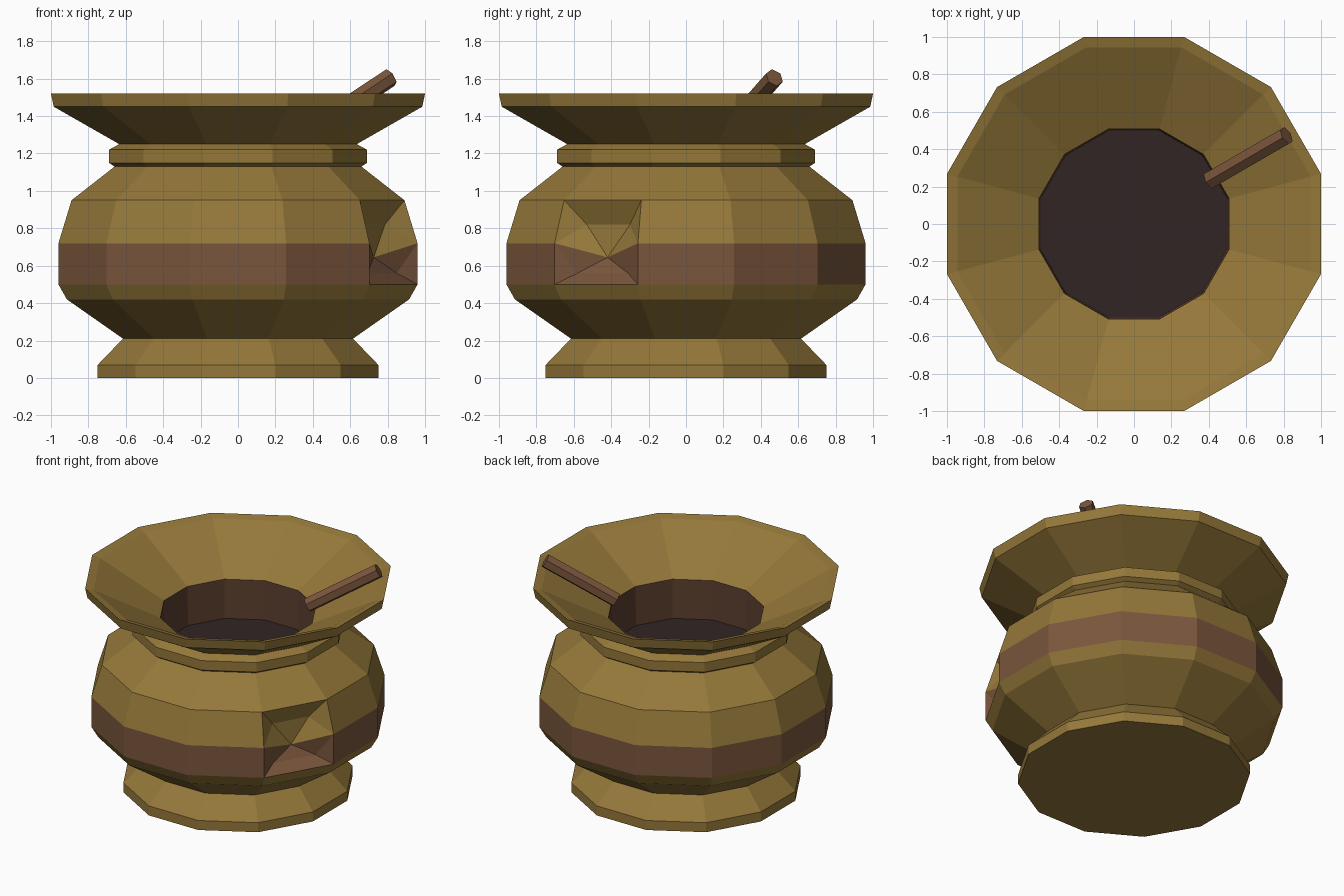
import bpy, bmesh
from math import sin, cos, radians
from mathutils import Vector

cube = bpy.data.objects.get("Cube")
if cube:
    bpy.data.objects.remove(cube, do_unlink=True)


def material(name, rgb):
    mat = bpy.data.materials.new(name)
    mat.use_nodes = True
    mat.diffuse_color = (*rgb, 1)
    mat.node_tree.nodes["Principled BSDF"].inputs["Base Color"].default_value = (*rgb, 1)
    return mat


brass = material("aged brass", (0.30, 0.188, 0.042))
brown = material("brown band", (0.195, 0.093, 0.045))
lining = material("dark brown lining", (0.105, 0.05, 0.028))
liquid = material("dark liquid", (0.032, 0.018, 0.018))
BRASS, BROWN, LINING, LIQUID = range(4)

SIDES = 12
STEP = radians(360 / SIDES)


def finish(name, bm, mats):
    mesh = bpy.data.meshes.new(name)
    bmesh.ops.recalc_face_normals(bm, faces=bm.faces)
    bm.to_mesh(mesh)
    bm.free()
    for m in mats:
        mesh.materials.append(m)
    obj = bpy.data.objects.new(name, mesh)
    bpy.context.collection.objects.link(obj)
    return obj


# Profile rows: flat-to-centre distance, height, colour of the strip above
profile = [
    (0.75, 0.0, BRASS), (0.75, 0.07, BRASS), (0.615, 0.21, BRASS),    # foot
    (0.915, 0.42, BRASS), (0.96, 0.50, BROWN), (0.96, 0.72, BRASS),   # belly
    (0.89, 0.95, BRASS), (0.66, 1.13, BRASS),
    (0.69, 1.15, BRASS), (0.69, 1.22, BRASS), (0.635, 1.25, BRASS),   # collar
    (0.985, 1.45, BRASS), (1.0, 1.52, BRASS), (0.945, 1.505, BRASS),  # flared rim
    (0.508, 1.265, LINING), (0.50, 0.98, LIQUID),                     # throat
]
BAND_ROW = 4
DENT_SIDE = SIDES - 2

bm = bmesh.new()
rings = []
for dist, z, _ in profile:
    r = dist / cos(STEP / 2)
    rings.append([bm.verts.new((r * cos((i + 0.5) * STEP), r * sin((i + 0.5) * STEP), z))
                  for i in range(SIDES)])


def face(verts, colour):
    bm.faces.new(verts).material_index = colour


for row in range(len(rings) - 1):
    for i in range(SIDES):
        if i == DENT_SIDE and row in (BAND_ROW, BAND_ROW + 1):
            continue
        j = (i + 1) % SIDES
        face((rings[row][i], rings[row][j], rings[row + 1][j], rings[row + 1][i]), profile[row][2])
face(rings[0], BRASS)
face(rings[-1], LIQUID)

# Dent hammered into one side of the belly
angle = (DENT_SIDE + 1) * STEP
out = Vector((cos(angle), sin(angle), 0))
along = Vector((-sin(angle), cos(angle), 0))


def dent_point(dist, side, z):
    return bm.verts.new(out * dist + along * side + Vector((0, 0, z)))


centre = dent_point(0.838, 0, 0.645)
upper = [dent_point(0.83, s * 0.133, 0.82) for s in (-1, 1)]
lower = [dent_point(0.89, s * 0.156, 0.56) for s in (-1, 1)]
low, mid, top = [(rings[BAND_ROW + k][DENT_SIDE], rings[BAND_ROW + k][DENT_SIDE + 1])
                 for k in range(3)]
for inner, outer, colour in ((upper, top, BRASS), (lower, low, BROWN)):
    face((inner[0], inner[1], outer[1], outer[0]), colour)
    face((inner[0], inner[1], centre), colour)
    for k in (0, 1):
        face((outer[k], mid[k], inner[k]), colour)
        face((mid[k], centre, inner[k]), colour)

finish("pot_body", bm, (brass, brown, lining, liquid))

# Six-sided stick resting against the flared bowl
start, end = Vector((0.405, 0.235, 1.335)), Vector((0.815, 0.473, 1.606))
axis = end - start
bm = bmesh.new()
bmesh.ops.create_cone(bm, cap_ends=True, segments=6, radius1=0.051, radius2=0.051,
                      depth=axis.length)
stick = finish("stick", bm, (brown,))
stick.location = (start + end) / 2
stick.rotation_mode = 'QUATERNION'
stick.rotation_quaternion = axis.to_track_quat('Z', 'Y')
